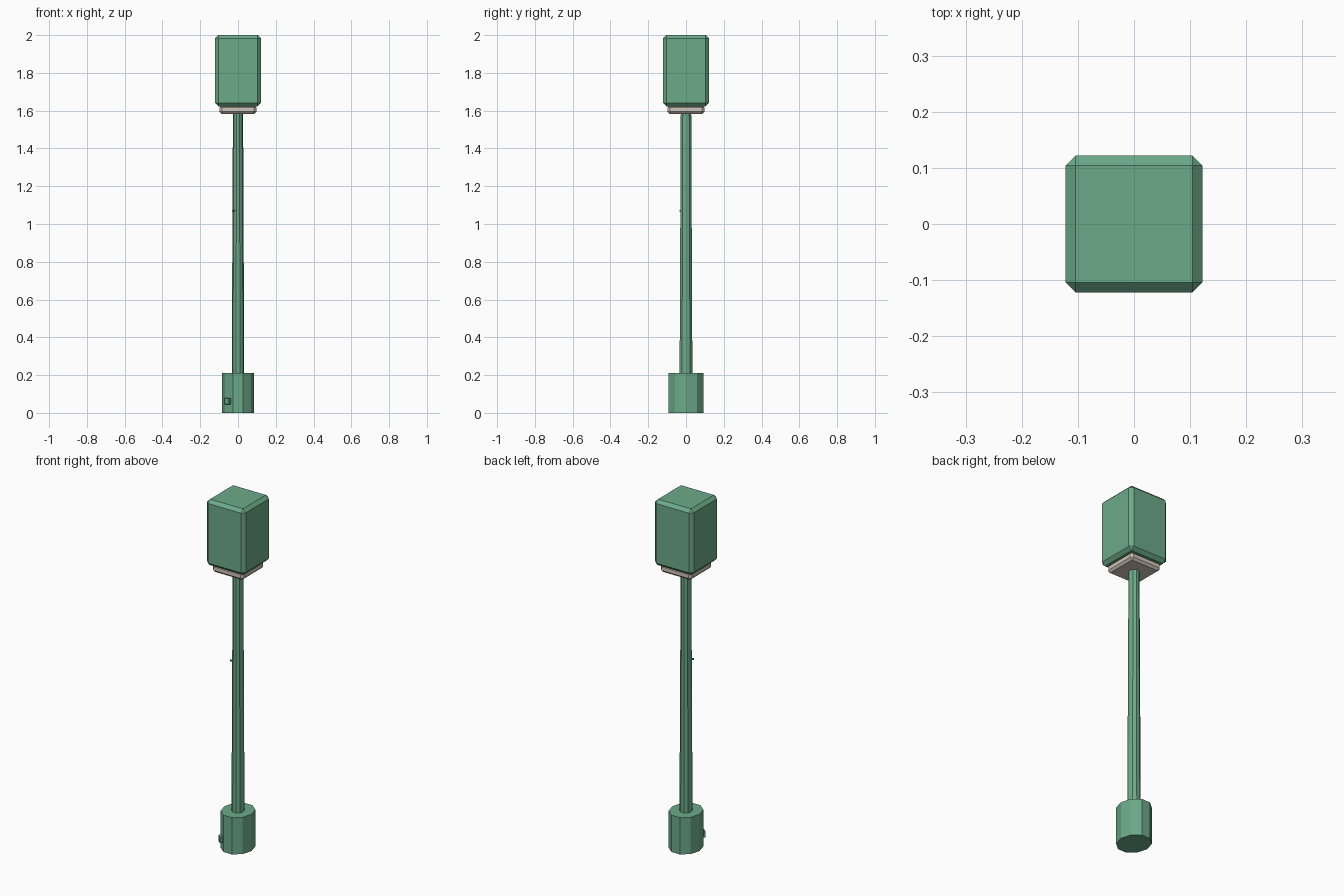
import bpy, math
from mathutils import Vector

cube = bpy.data.objects.get("Cube")
if cube:
    bpy.data.objects.remove(cube, do_unlink=True)


def material(name, rgb):
    m = bpy.data.materials.new(name)
    m.use_nodes = True
    m.diffuse_color = (*rgb, 1)
    m.node_tree.nodes["Principled BSDF"].inputs["Base Color"].default_value = (*rgb, 1)
    return m


green = material("soft_green", (0.15, 0.40, 0.25))
stone = material("pale_beige", (0.63, 0.57, 0.48))


def finish(name, mat, bevel=0):
    ob = bpy.context.object
    ob.name = name
    ob.data.materials.append(mat)
    if bevel:
        mod = ob.modifiers.new("chamfer", "BEVEL")
        mod.width = bevel
        mod.segments = 1
    return ob


def box(name, mat, size, loc, bevel=0, turn=0):
    bpy.ops.mesh.primitive_cube_add(size=1, location=loc, rotation=(0, 0, turn))
    bpy.context.object.scale = size
    bpy.ops.object.transform_apply(location=False, rotation=False, scale=True)
    return finish(name, mat, bevel)


def ten_sided(name, mat, r_low, r_high, z_low, z_high, stretch):
    # Flat side to the front, corners at the left and right
    bpy.ops.mesh.primitive_cone_add(vertices=10, radius1=r_low, radius2=r_high,
                                    depth=z_high - z_low,
                                    location=(0, 0, (z_low + z_high) / 2),
                                    rotation=(0, 0, math.pi / 2))
    bpy.ops.object.transform_apply(location=False, rotation=True, scale=False)
    bpy.context.object.scale.y = stretch
    bpy.ops.object.transform_apply(location=False, rotation=False, scale=True)
    return finish(name, mat)


# Handle: foot and tapering shaft
ten_sided("foot", green, 0.086, 0.086, 0, 0.21, 1.14)
ten_sided("shaft", green, 0.033, 0.027, 0.2, 1.59, 1.08)

# Head: chamfered block on a pale collar
box("collar", stone, (0.195, 0.195, 0.045), (0, 0, 1.605), 0.012)
box("head", green, (0.244, 0.244, 0.377), (0, 0, 1.8115), 0.018)

# Small studs on the front right side of the foot and shaft
turn = math.radians(-39)
box("foot_stud", green, (0.032, 0.02, 0.036), (-0.054, -0.078, 0.062), 0.003, turn)
box("shaft_stud", green, (0.008, 0.012, 0.008), (-0.024, -0.026, 1.07), 0, turn)
